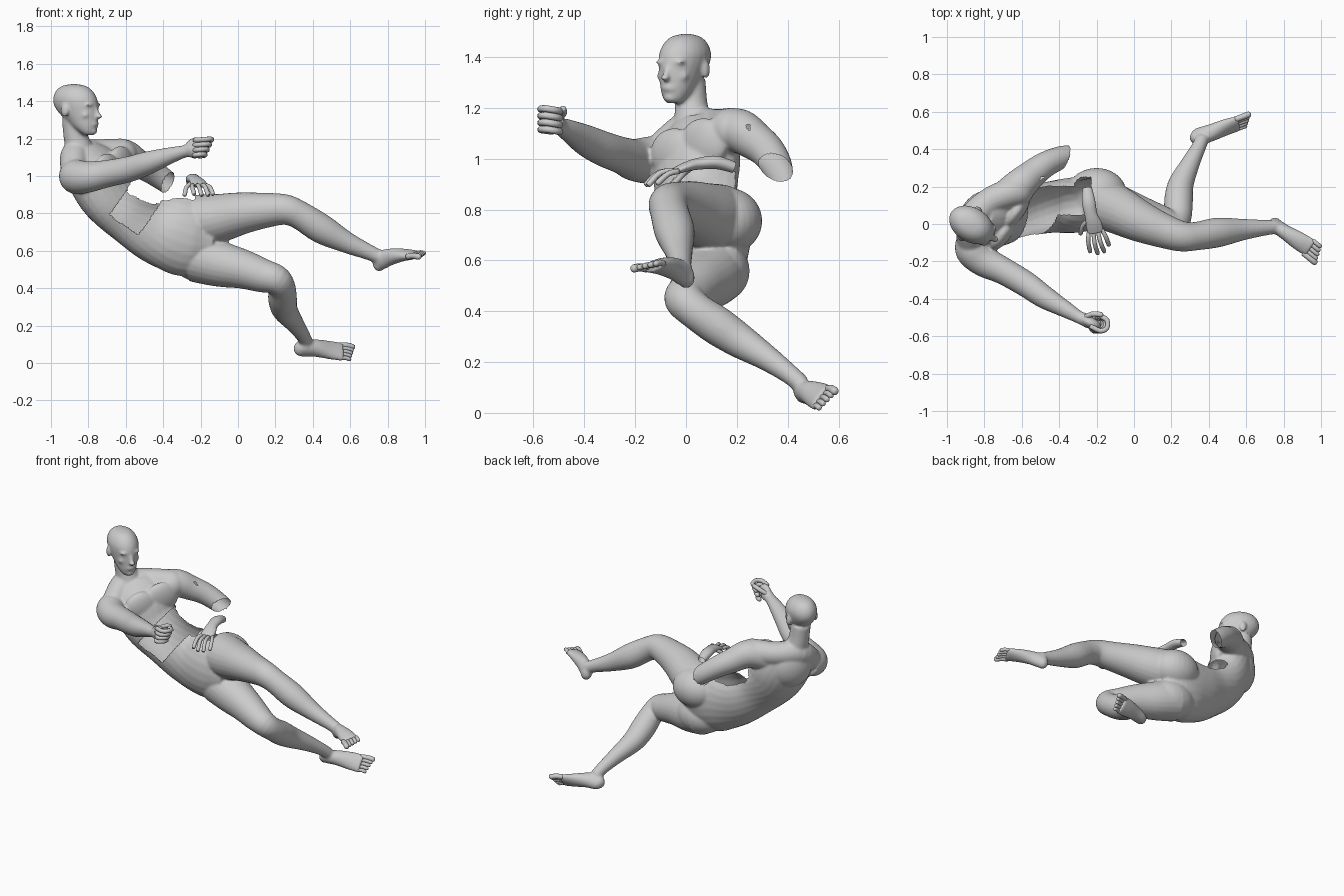
import bpy, bmesh, math
from mathutils import Vector, Matrix

skin = bpy.data.materials.new("grey skin")
skin.diffuse_color = (0.6, 0.6, 0.6, 1)


def catmull(p0, p1, p2, p3, t):
    return [0.5 * (2 * b + (c - a) * t + (2 * a - 5 * b + 4 * c - d) * t * t
                   + (3 * b - a - 3 * c + d) * t ** 3)
            for a, b, c, d in zip(p0, p1, p2, p3)]


def loft(bm, rings, side=(0, 0, 1), steps=5, n=24, open_start=False, level=False):
    """Smooth tube through rings (x, y, z, half width along side[, half depth])."""
    sides = side if isinstance(side, list) else [side] * len(rings)
    rows = [list(r[:4]) + [r[4] if len(r) > 4 else r[3]] + list(s) for r, s in zip(rings, sides)]
    pts = []
    for i in range(len(rows) - 1):
        a, d = rows[max(i - 1, 0)], rows[min(i + 2, len(rows) - 1)]
        pts += [catmull(a, rows[i], rows[i + 1], d, k / steps) for k in range(steps)]
    pts.append(rows[-1])
    loops = []
    for i, p in enumerate(pts):
        axis = (Vector(pts[min(i + 1, len(pts) - 1)][:3]) - Vector(pts[max(i - 1, 0)][:3])).normalized()
        if level:
            axis = Vector((0, 0, 1))
        s = Vector(p[5:])
        s = (s - axis * s.dot(axis)).normalized()
        f = axis.cross(s)
        loops.append([bm.verts.new(Vector(p[:3]) + s * p[3] * math.cos(w) + f * p[4] * math.sin(w))
                      for w in (2 * math.pi * k / n for k in range(n))])
    faces = [bm.faces.new((A[k], A[(k + 1) % n], B[(k + 1) % n], B[k]))
             for A, B in zip(loops, loops[1:]) for k in range(n)]
    if not open_start:
        faces.append(bm.faces.new(loops[0][::-1]))
    faces.append(bm.faces.new(loops[-1]))
    bmesh.ops.recalc_face_normals(bm, faces=faces)


def blob(bm, centre, radii, turn=0.0, tilt=0.0):
    m = (Matrix.Translation(centre) @ Matrix.Rotation(turn, 4, 'Z') @ Matrix.Rotation(tilt, 4, 'Y')
         @ Matrix.Diagonal((*radii, 1)))
    bmesh.ops.create_uvsphere(bm, u_segments=28, v_segments=18, radius=1, matrix=m)


def digit(bm, points, r):
    """Finger or toe with a rounded tip."""
    a, b = Vector(points[-2]), Vector(points[-1])
    tip = b + (b - a).normalized() * r * 0.7
    loft(bm, [(*p, r) for p in points] + [(*tip, r * 0.45)], side=(0.1, 0.2, 0.97), steps=3, n=10)


def finish(bm, name):
    me = bpy.data.meshes.new(name)
    bm.to_mesh(me)
    bm.free()
    me.materials.append(skin)
    ob = bpy.data.objects.new(name, me)
    bpy.context.collection.objects.link(ob)
    for p in me.polygons:
        p.use_smooth = True
    return ob


body = bmesh.new()

# Torso, twisted from the shoulders to the rolled pelvis
loft(body, [(-.83, .03, 1.14, .10, .07), (-.80, .035, 1.08, .165, .11), (-.75, .04, .99, .19, .138),
            (-.69, .045, .89, .182, .134), (-.575, .065, .793, .17, .122), (-.45, .09, .722, .188, .133),
            (-.33, .10, .692, .216, .148), (-.22, .11, .665, .205, .14), (-.12, .10, .65, .12, .10)],
     side=[(.58, .78, .25), (.58, .78, .25), (.58, .78, .2), (.5, .75, .4), (.35, .5, .8),
           (.2, .3, .95), (.1, .1, 1), (.1, .1, 1), (.1, .1, 1)])
blob(body, (-.835, .055, 1.03), (.09, .135, .14), -.6)     # upper back
blob(body, (-.70, -.045, 1.02), (.048, .11, .10), -.6)     # right chest muscle
blob(body, (-.628, .07, 1.06), (.045, .11, .10), -.6)      # left chest muscle
blob(body, (-.20, .165, .755), (.16, .135, .13))           # left buttock
blob(body, (-.20, .125, .56), (.16, .125, .125))           # right buttock
loft(body, [(-.875, -.10, 1.025, .072), (-.865, .02, 1.115, .08), (-.77, .12, 1.12, .075),
            (-.65, .17, 1.12, .08)])                       # shoulder girdle

# Neck and head, turned a little to the right
loft(body, [(-.88, .015, 1.31, .062), (-.87, .02, 1.22, .064), (-.855, .025, 1.16, .073),
            (-.84, .03, 1.08, .095)], side=(.48, .88, 0))
TURN = -.55
FWD, LEFT = Vector((math.cos(TURN), math.sin(TURN), 0)), Vector((-math.sin(TURN), math.cos(TURN), 0))


def on_head(f, l, z):
    return Vector((-.872, -.003, z)) + FWD * f + LEFT * l


skull = ((.088, 1.218, .026, .028), (.082, 1.233, .042, .043), (.064, 1.262, .058, .07), (.044, 1.30, .07, .093),
         (.022, 1.34, .081, .115), (.007, 1.38, .09, .128), (0, 1.42, .091, .124), (-.004, 1.457, .075, .103),
         (-.006, 1.481, .048, .068), (-.006, 1.491, .012, .018))
loft(body, [(*on_head(f, 0, z), w, d) for f, z, w, d in skull], side=tuple(LEFT), level=True)
blob(body, on_head(.131, 0, 1.278), (.012, .028, .013), TURN)       # mouth
blob(body, on_head(.118, 0, 1.24), (.017, .026, .017), TURN)        # chin
blob(body, on_head(.136, 0, 1.338), (.016, .013, .038), TURN, -.3)  # nose bridge
blob(body, on_head(.152, 0, 1.318), (.018, .018, .013), TURN)       # nose tip
for s in (-1, 1):
    blob(body, on_head(.115, s * .032, 1.38), (.017, .034, .011), TURN)    # brow
    blob(body, on_head(.092, s * .043, 1.325), (.026, .026, .024), TURN)   # cheek
    blob(body, on_head(-.008, s * .091, 1.35), (.024, .013, .036), TURN)   # ear

# Right arm reaching forward
loft(body, [(-.865, -.08, 1.01, .083), (-.862, -.14, .995, .093), (-.80, -.20, .995, .084), (-.70, -.25, 1.012, .073),
            (-.58, -.32, 1.037, .069), (-.48, -.39, 1.07, .062), (-.36, -.46, 1.11, .044),
            (-.29, -.50, 1.13, .034), (-.24, -.52, 1.145, .04)])
blob(body, (-.23, -.53, 1.148), (.058, .03, .056), -.4)

# Left arm, ending at the elbow
blob(body, (-.63, .18, 1.11), (.095, .09, .09))
loft(body, [(-.72, .12, 1.08, .085), (-.62, .20, 1.11, .089), (-.54, .27, 1.07, .077), (-.47, .32, 1.03, .069),
            (-.39, .355, .975, .062), (-.33, .365, .93, .057)])

# Left leg, raised, and its foot
loft(body, [(-.22, .13, .76, .14), (-.10, .08, .775, .13), (.02, .02, .80, .113), (.14, -.03, .815, .095),
            (.25, -.065, .82, .082), (.33, -.065, .79, .076), (.45, -.045, .715, .079),
            (.58, -.03, .645, .058), (.70, -.02, .592, .042), (.76, -.015, .565, .038)])
FOOT_L, FOOT_R = Vector((.58, .78, .22)).normalized(), Vector((-.1, .6, .78)).normalized()
blob(body, (.755, .0, .532), (.036, .034, .042), -.6)
loft(body, [(.735, .01, .54, .03, .034), (.76, -.01, .547, .036, .05), (.81, -.045, .566, .04, .046),
            (.88, -.09, .577, .05, .034), (.945, -.13, .577, .053, .022)], side=tuple(FOOT_L))

# Right leg, folded back at the knee, and its foot
loft(body, [(-.22, .12, .565, .135), (-.10, .09, .53, .123), (.02, .05, .503, .106), (.13, .015, .468, .091),
            (.205, -.005, .445, .079), (.235, .04, .40, .073), (.238, .12, .345, .077), (.25, .21, .285, .069),
            (.30, .32, .215, .051), (.345, .41, .15, .039), (.365, .455, .11, .037)])
blob(body, (.333, .463, .077), (.036, .035, .04), .3)
loft(body, [(.315, .46, .08, .032, .034), (.345, .467, .078, .04, .05), (.41, .487, .08, .047, .046),
            (.49, .517, .069, .057, .034), (.56, .537, .059, .06, .022)], side=tuple(FOOT_R))

# Fuse the parts into one smooth skin
raw = finish(body, "body_parts")
mod = raw.modifiers.new("fuse", 'REMESH')
mod.mode, mod.voxel_size = 'VOXEL', 0.0075
mod = raw.modifiers.new("soften", 'SMOOTH')
mod.factor, mod.iterations = 0.5, 8
fused = bpy.data.meshes.new_from_object(raw.evaluated_get(bpy.context.evaluated_depsgraph_get()))
bpy.data.objects.remove(raw)
body = bmesh.new()
body.from_mesh(fused)
bpy.data.meshes.remove(fused)

# Open the belly, left flank and hip top, and the end of the left arm
waist, spine = Vector((-.57, .05, .79)), Vector((.8, .1, -.6)).normalized()
opening = Vector((.6, -.24, .76)).normalized()
elbow, arm_cut = Vector((-.375, .355, .965)), Vector((.8, -.35, -.45)).normalized()


def is_open(face):
    c = face.calc_center_median()
    d = c - waist
    belly = (-.11 < d.dot(spine) < .08 and d.length < .25 and c.y < .25 and c.z < 1.0
             and face.normal.dot(opening) > .1)
    hip = -.50 < c.x < -.23 and .05 < c.y < .25 and c.z > .75 and face.normal.z > .6
    e = c - elbow
    return belly or hip or (e.length < .16 and e.dot(arm_cut) > 0 and c.y > .275)


bmesh.ops.delete(body, geom=[f for f in body.faces if is_open(f)], context='FACES')
finish(body, "body")

# Toes
for name, start, way, side, big in (("left_toes", (.93, -.122, .577), (.062, -.05, 0), FOOT_L, -1),
                                    ("right_toes", (.545, .533, .06), (.073, .027, -.008), FOOT_R, 1)):
    bm = bmesh.new()
    for k in range(5):
        p = Vector(start) + side * (big * (.042 - .0215 * k))
        w = Vector(way) * (1 - .09 * k)
        digit(bm, [p, p + w * .5 + Vector((0, 0, .005)), p + w], .016 if k == 0 else .0115)
    finish(bm, name)

# Right hand fingers, curled into an open grip
bm = bmesh.new()
for k in range(4):
    z, x = 1.11 + .027 * k, -.03 + .012 * k
    digit(bm, [(-.235, -.545, z), (-.185 + x, -.572, z + .004), (-.15 + x, -.555, z + .006),
               (-.15 + x, -.515, z), (-.18 + x, -.495, z - .004)], .0135)
digit(bm, [(-.27, -.505, 1.15), (-.225, -.482, 1.18), (-.175, -.485, 1.195)], .014)
finish(bm, "right_fingers")

# Left hand, loose above the thigh, open at the wrist
bm = bmesh.new()
loft(bm, [(-.25, .19, .965, .026, .022), (-.243, .12, .985, .036, .026), (-.23, .05, .98, .034, .023),
          (-.215, 0, .968, .042, .019), (-.205, -.045, .95, .044, .014)], side=(.97, .2, 0), open_start=True)
for base, mid, tip in (((-.24, -.035, .95), (-.245, -.09, .945), (-.235, -.145, .905)),
                       ((-.217, -.042, .95), (-.21, -.105, .945), (-.195, -.155, .90)),
                       ((-.193, -.04, .95), (-.178, -.10, .945), (-.16, -.145, .90)),
                       ((-.172, -.03, .95), (-.15, -.07, .94), (-.135, -.11, .905)),
                       ((-.245, .02, .965), (-.275, -.01, .94), (-.285, -.05, .90))):
    digit(bm, [base, mid, tip], .0115)
finish(bm, "left_hand")
